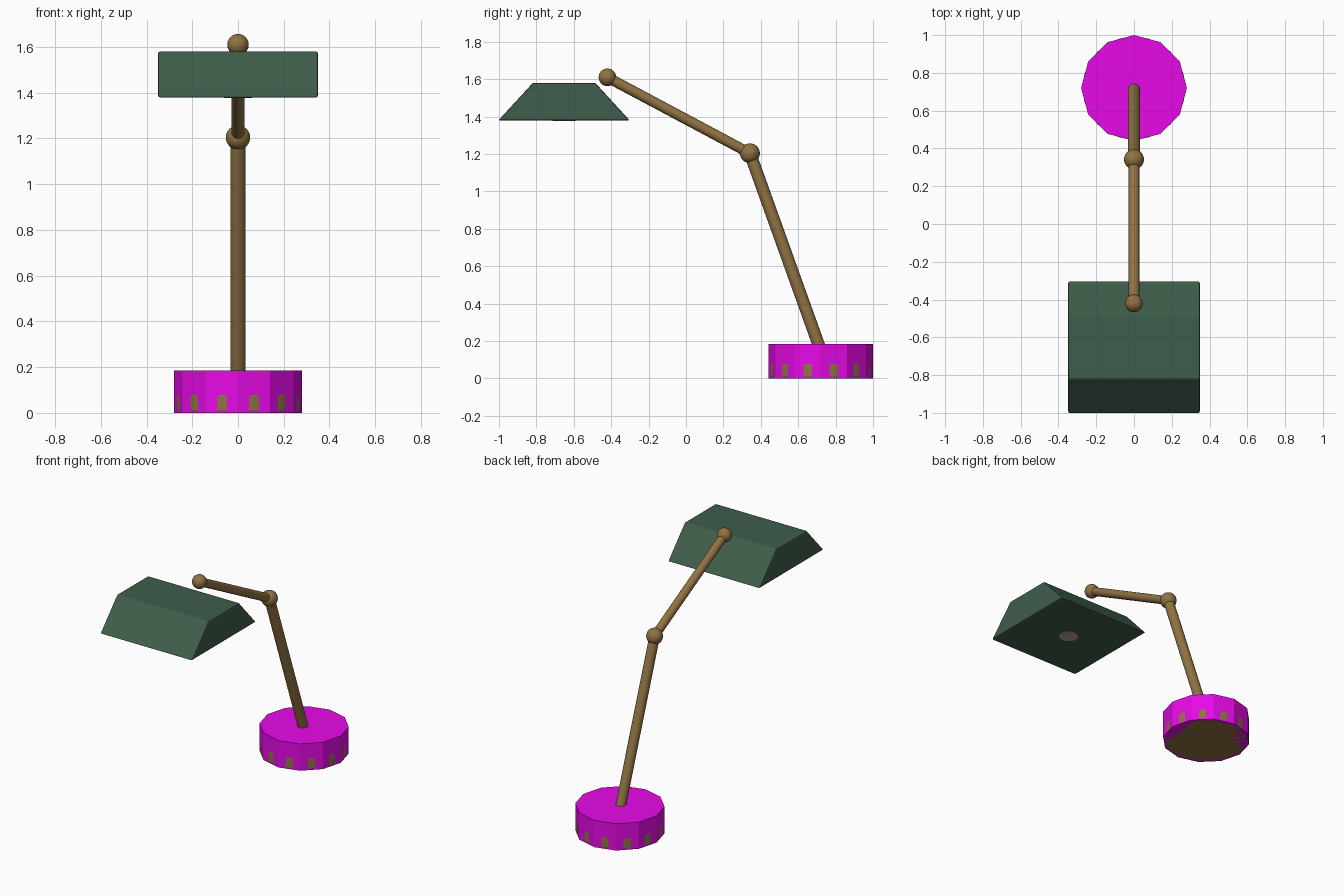
import bpy
import bmesh
from mathutils import Vector
from math import radians

if "Cube" in bpy.data.objects:
    bpy.data.objects.remove(bpy.data.objects["Cube"])


def material(name, rgb):
    m = bpy.data.materials.new(name)
    m.diffuse_color = (*rgb, 1)
    m.use_nodes = True
    m.node_tree.nodes["Principled BSDF"].inputs["Base Color"].default_value = m.diffuse_color
    return m


brass = material("brass", (0.28, 0.17, 0.055))
magenta = material("magenta", (0.8, 0.003, 0.8))
green = material("green", (0.05, 0.11, 0.07))
cream = material("bulb_glass", (0.45, 0.40, 0.30))


def finish(name, mat, bevel=0, segments=2, smooth=False):
    ob = bpy.context.object
    ob.name = name
    ob.data.materials.append(mat)
    if smooth:
        bpy.ops.object.shade_smooth_by_angle(angle=radians(35))
    if bevel:
        b = ob.modifiers.new("bevel", "BEVEL")
        b.width, b.segments = bevel, segments
        b.limit_method = "ANGLE"
        b.angle_limit = radians(35)
    return ob


def rod(name, a, b, radius, mat, sides=24, smooth=True, bevel=0, segments=2):
    a, b = Vector(a), Vector(b)
    d = b - a
    bpy.ops.mesh.primitive_cylinder_add(
        vertices=sides, radius=radius, depth=d.length, location=(a + b) / 2,
        rotation=d.to_track_quat("Z", "Y").to_euler())
    return finish(name, mat, bevel, segments, smooth)


def ball(name, loc, radius):
    bpy.ops.mesh.primitive_uv_sphere_add(segments=24, ring_count=16,
                                         radius=radius, location=loc)
    return finish(name, brass, smooth=True)


# Base: twelve-sided cover over a round brass foot
foot, elbow, wrist = (0, 0.72, 0.15), (0, 0.342, 1.204), (0, -0.42, 1.61)
rod("base_cover", (0, 0.72, 0), (0, 0.72, 0.185), 0.28, magenta, 12, False)
rod("base_foot", (0, 0.72, 0), (0, 0.72, 0.085), 0.272, brass, 48, True, 0.012, 3)

# Jointed arm
rod("lower_arm", foot, elbow, 0.033, brass)
rod("upper_arm", elbow, wrist, 0.028, brass)
ball("elbow_joint", elbow, 0.053)
ball("shade_joint", wrist, 0.047)

# Shade: trapezoid block, narrowed at the top along y only
bpy.ops.mesh.primitive_cube_add(size=1, location=(0, -0.652, 1.48))
shade = finish("shade", green, 0.008, 2)
for v in shade.data.vertices:
    top = v.co.z > 0
    v.co.x *= 0.70
    v.co.y *= 0.335 if top else 0.702
    v.co.z *= 0.20

# Bulb, flush with the underside of the shade
rod("bulb", (0, -0.652, 1.378), (0, -0.652, 1.46), 0.062, cream)
